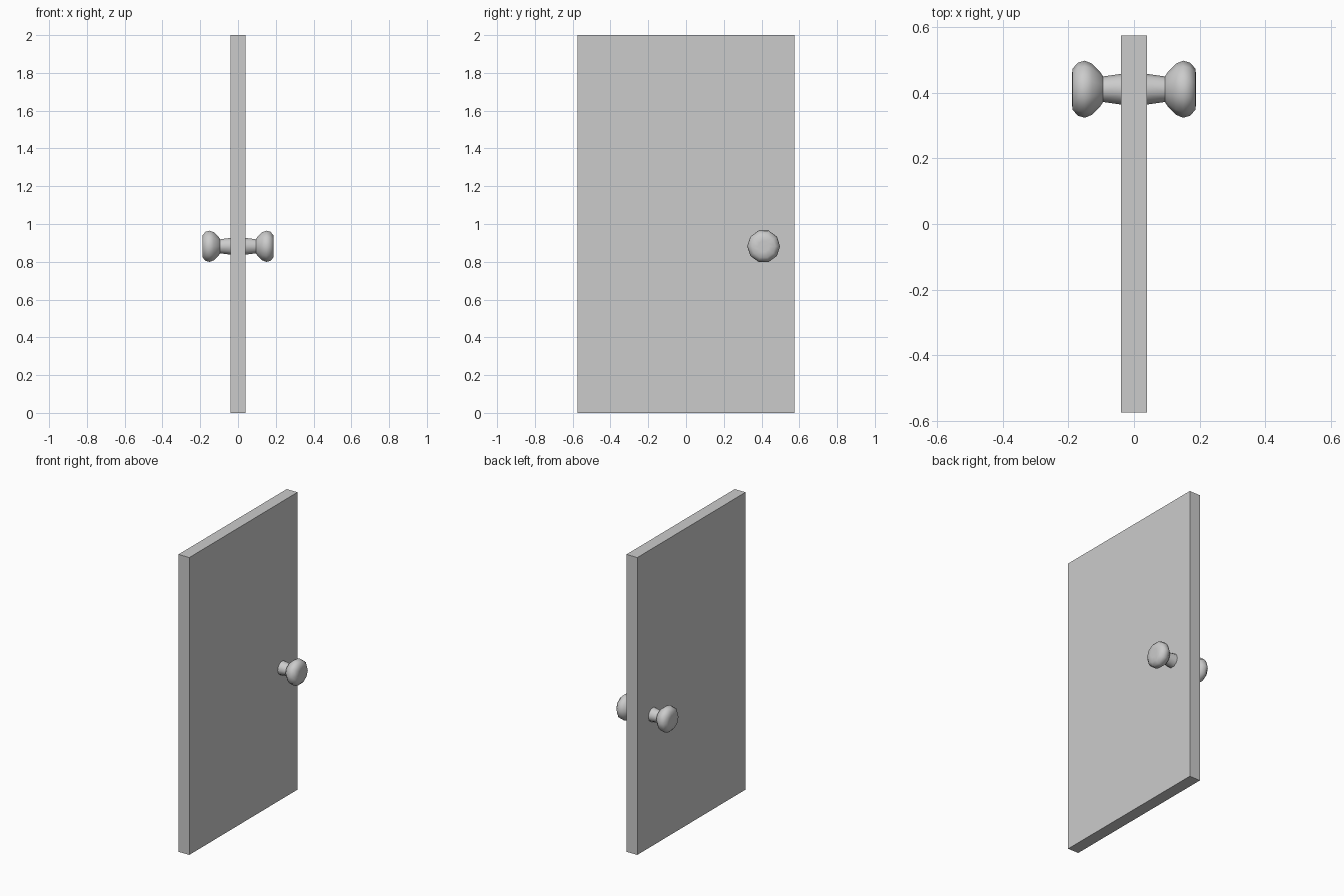
import bpy, bmesh, math

if "Cube" in bpy.data.objects:
    bpy.data.objects.remove(bpy.data.objects["Cube"])

SIDES = 10
Y, Z = 0.411, 0.882


def finish(bm, name):
    mesh = bpy.data.meshes.new(name)
    bm.to_mesh(mesh)
    bm.free()
    ob = bpy.data.objects.new(name, mesh)
    bpy.context.collection.objects.link(ob)
    return ob


def lathe(name, profile, side):
    """Turn (x, radius) points around the knob axis; side is +1 or -1."""
    bm = bmesh.new()
    rings = []
    for x, r in profile:
        rings.append([bm.verts.new((side * x,
                                    Y + r * math.cos(2 * math.pi * i / SIDES),
                                    Z + r * math.sin(2 * math.pi * i / SIDES)))
                      for i in range(SIDES)])
    for a, b in zip(rings, rings[1:]):
        for i in range(SIDES):
            j = (i + 1) % SIDES
            bm.faces.new((a[i], a[j], b[j], b[i]))
    bm.faces.new(rings[0])
    bm.faces.new(rings[-1])
    bmesh.ops.recalc_face_normals(bm, faces=bm.faces[:])
    ob = finish(bm, name)
    bpy.ops.object.select_all(action='DESELECT')
    ob.select_set(True)
    bpy.context.view_layer.objects.active = ob
    bpy.ops.object.shade_smooth_by_angle(angle=math.radians(50))
    return ob


# Door slab
bm = bmesh.new()
bmesh.ops.create_cube(bm, size=1)
for v in bm.verts:
    v.co = (v.co.x * 0.08, v.co.y * 1.15, (v.co.z + 0.5) * 2)
finish(bm, "door_panel")

# Knob on each face: tapered stem flowing into a rounded grip
knob = [(0.038, 0.047), (0.094, 0.039), (0.104, 0.054), (0.128, 0.078),
        (0.150, 0.087), (0.171, 0.081), (0.188, 0.062), (0.189, 0.030)]
for side, label in ((1, "right"), (-1, "left")):
    lathe("knob_" + label, knob, side)
